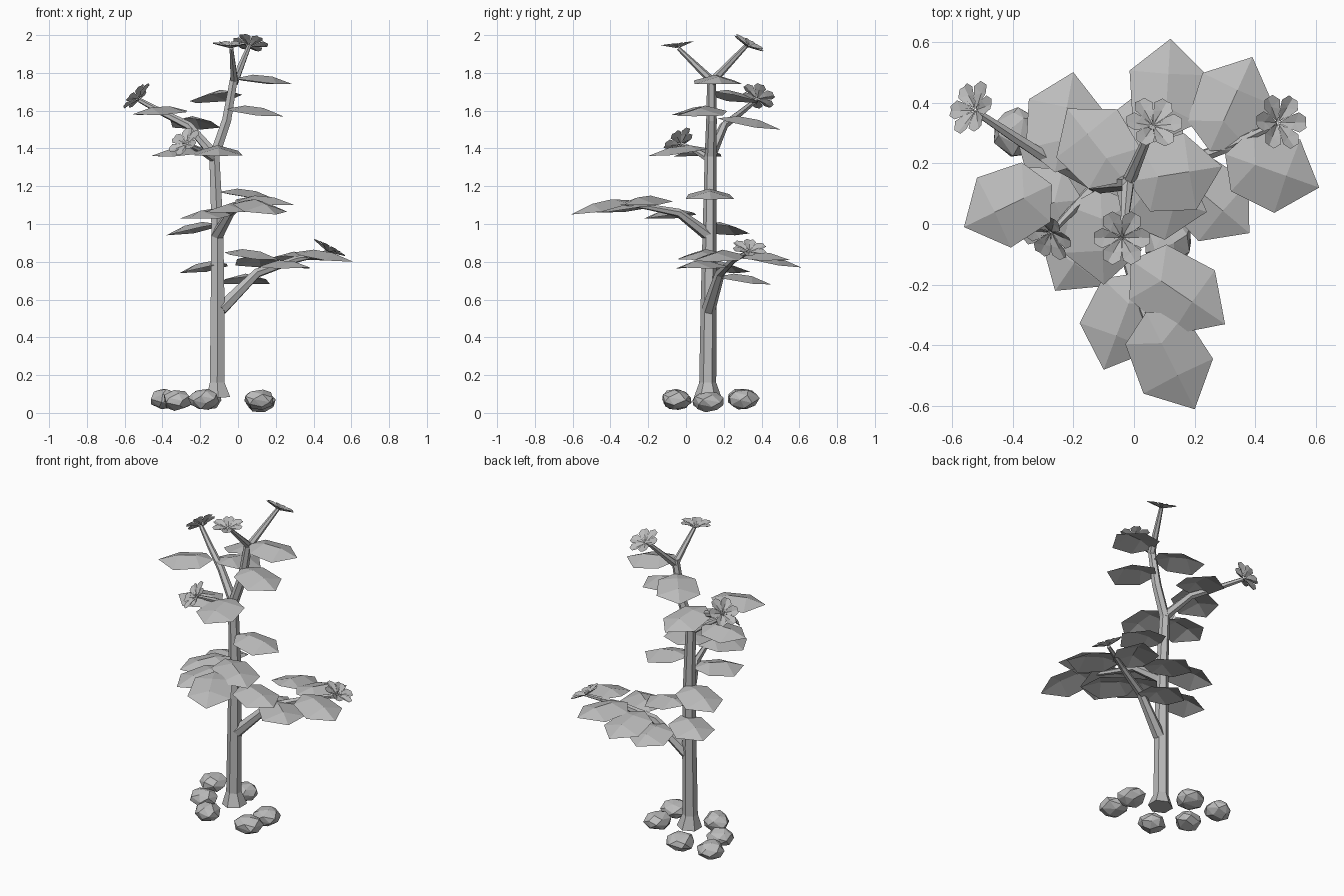
import bpy, bmesh, math, random
from mathutils import Vector

default_cube = bpy.data.objects.get("Cube")
if default_cube:
    bpy.data.objects.remove(default_cube, do_unlink=True)

random.seed(4)
UP = Vector((0, 0, 1))

grey = bpy.data.materials.new("plain_grey")
grey.use_nodes = True
grey.diffuse_color = (.5, .5, .5, 1)
grey.node_tree.nodes["Principled BSDF"].inputs["Base Color"].default_value = (.5, .5, .5, 1)


def finish(bm, name):
    """Turn a bmesh into a flat shaded object with the shared material."""
    mesh = bpy.data.meshes.new(name)
    bm.to_mesh(mesh)
    bm.free()
    mesh.materials.append(grey)
    obj = bpy.data.objects.new(name, mesh)
    bpy.context.collection.objects.link(obj)
    return obj


def limb(name, path, radii, sides=6):
    """Low-poly tapered tube along a path."""
    bm = bmesh.new()
    points = [Vector(p) for p in path]
    rings = []
    for i, point in enumerate(points):
        before = points[max(i - 1, 0)]
        after = points[min(i + 1, len(points) - 1)]
        turn = UP.rotation_difference(after - before)
        ring = []
        for k in range(sides):
            angle = math.tau * (k + .5) / sides
            offset = Vector((math.cos(angle), math.sin(angle), 0)) * radii[i]
            ring.append(bm.verts.new(point + turn @ offset))
        rings.append(ring)
    for low, high in zip(rings, rings[1:]):
        for k in range(sides):
            n = (k + 1) % sides
            bm.faces.new((low[k], low[n], high[n], high[k]))
    bm.faces.new(rings[0][::-1])
    bm.faces.new(rings[-1])
    return finish(bm, name)


def leaf(name, base, tip, half_width=.128):
    """Six-sided leaf folded along a raised midrib, with a drooping tip."""
    bm = bmesh.new()
    base, tip = Vector(base), Vector(tip)
    along = tip - base
    side = along.cross(UP).normalized() * half_width

    def place(t, s, lift):
        return bm.verts.new(base + along * t + side * s + UP * lift)

    root, end = place(0, 0, 0), place(1, 0, 0)
    rib = [place(.32, 0, .03), place(.65, 0, .03)]
    for s in (-1, 1):
        near, far = place(.18, s * .85, -.005), place(.66, s, -.01)
        for corners in ((root, near, rib[0]), (rib[0], near, far, rib[1]),
                        (rib[1], far, end)):
            bm.faces.new(corners if s > 0 else corners[::-1])
    return finish(bm, name)


def flower(name, centre, normal, radius=.092, petals=6):
    """Cupped ring of broad creased petals around a small spiky heart."""
    bm = bmesh.new()
    centre = Vector(centre)
    turn = UP.rotation_difference(Vector(normal))

    def place(angle, r, lift):
        spot = Vector((math.cos(angle) * r, math.sin(angle) * r, lift))
        return bm.verts.new(centre + turn @ (spot * radius))

    step = math.tau / petals
    for k in range(petals):
        a = k * step
        root, middle = place(a, .03, -.15), place(a, .62, .0)
        tip = place(a, 1, .1)
        for s in (-1, 1):
            neck = place(a + s * step * .5, .48, .05)
            belly = place(a + s * step * .45, .8, .14)
            shoulder = place(a + s * step * .18, 1.02, .14)
            for corners in ((root, neck, middle), (middle, neck, belly),
                            (middle, belly, shoulder, tip)):
                bm.faces.new(corners if s < 0 else corners[::-1])
        # heart spike
        bm.faces.new((place(a - .2, .06, .0), place(a + .2, .06, .0), place(a, .3, .2)))
    return finish(bm, name)


def stone(name, x, y, z, count=22):
    """Flattened faceted pebble: the hull of points spiralling round a ball."""
    bm = bmesh.new()
    size = Vector((random.uniform(.08, .09), random.uniform(.08, .09), .056))
    start = random.uniform(0, math.tau)
    for i in range(count):
        height = 1 - 2 * (i + .5) / count
        angle = start + i * math.pi * (3 - math.sqrt(5)) + random.uniform(-.25, .25)
        ring = math.sqrt(1 - height * height)
        spot = Vector((math.cos(angle) * ring, math.sin(angle) * ring, height))
        bm.verts.new(Vector((x, y, z)) + spot * size * random.uniform(.94, 1.06))
    bmesh.ops.convex_hull(bm, input=bm.verts)
    return finish(bm, name)


# Trunk and branches
limb("trunk",
     [(-.105, .115, .08), (-.11, .115, .16), (-.108, .12, .6), (-.11, .125, 1),
      (-.125, .13, 1.36), (-.06, .135, 1.55), (-.02, .135, 1.78)],
     [.074, .045, .042, .036, .031, .028, .023])
limb("low_branch",
     [(-.09, .12, .55), (.1, .18, .74), (.3, .25, .81), (.47, .33, .85)],
     [.037, .026, .018, .011])
limb("front_branch",
     [(-.11, .12, .94), (-.04, -.04, 1.06), (0, -.2, 1.09), (.05, -.34, 1.11)],
     [.034, .023, .016, .009])
limb("side_branch",
     [(-.12, .13, 1.36), (-.26, .2, 1.52), (-.4, .29, 1.59), (-.52, .37, 1.655)],
     [.029, .023, .018, .013])
limb("short_branch",
     [(-.12, .13, 1.34), (-.2, .05, 1.39), (-.27, -.025, 1.425)],
     [.022, .016, .01])
limb("top_front_branch", [(-.02, .135, 1.76), (-.035, -.04, 1.93)], [.022, .011])
limb("top_back_branch", [(-.02, .135, 1.75), (.06, .32, 1.945)], [.023, .012])

# Leaves, grouped by the limb that carries them: (base, tip)
foliage = {
    "trunk_leaf": [
        ((-.02, .14, 1.77), (.29, .19, 1.74)),
        ((-.03, .14, 1.7), (-.22, .38, 1.64)),
        ((-.06, .13, 1.61), (.24, .04, 1.57)),
        ((-.11, .12, 1.4), (-.1, -.2, 1.36)),
        ((-.1, .12, 1.17), (.2, .13, 1.13)),
        ((-.1, .14, 1), (-.38, .26, .94)),
        ((-.06, .14, .79), (-.31, .27, .74)),
        ((-.07, .13, .85), (.22, .05, .81)),
    ],
    "low_leaf": [
        ((.04, .16, .72), (.04, .45, .68)),
        ((.1, .28, .83), (.12, .61, .77)),
        ((.25, .24, .83), (.39, .55, .81)),
        ((.3, .23, .85), (.61, .12, .8)),
        ((.13, .18, .78), (.38, -.03, .77)),
    ],
    "front_leaf": [
        ((.02, -.16, 1.1), (-.1, -.48, 1.06)),
        ((-.01, -.12, 1.13), (.3, -.33, 1.1)),
        ((.04, -.29, 1.125), (.2, -.61, 1.05)),
        ((-.08, .04, 1.06), (-.26, -.22, 1.03)),
    ],
    "side_leaf": [
        ((-.27, .13, 1.6), (-.56, -.01, 1.58)),
        ((-.26, .17, 1.56), (-.2, .5, 1.5)),
        ((-.17, .08, 1.38), (-.46, .05, 1.36)),
    ],
}
for group, pairs in foliage.items():
    for i, (base, tip) in enumerate(pairs, 1):
        leaf(f"{group}_{i}", base, tip)

# Flowers at the branch ends
flower("top_front_flower", (-.04, -.045, 1.945), (0, -.12, 1))
flower("top_back_flower", (.065, .33, 1.95), (.15, .45, .85))
flower("side_flower", (-.53, .38, 1.67), (-.65, .3, .65))
flower("low_flower", (.48, .335, .865), (.45, .1, .85))
flower("short_flower", (-.28, -.035, 1.43), (-.5, -.55, .6))

# Ring of stones round the foot
spots = [(-.385, .3, .075), (-.32, .11, .067), (-.18, -.05, .072),
         (-.17, .3, .07), (.11, -.05, .07), (.12, .12, .058)]
for i, spot in enumerate(spots, 1):
    stone(f"stone_{i}", *spot)
